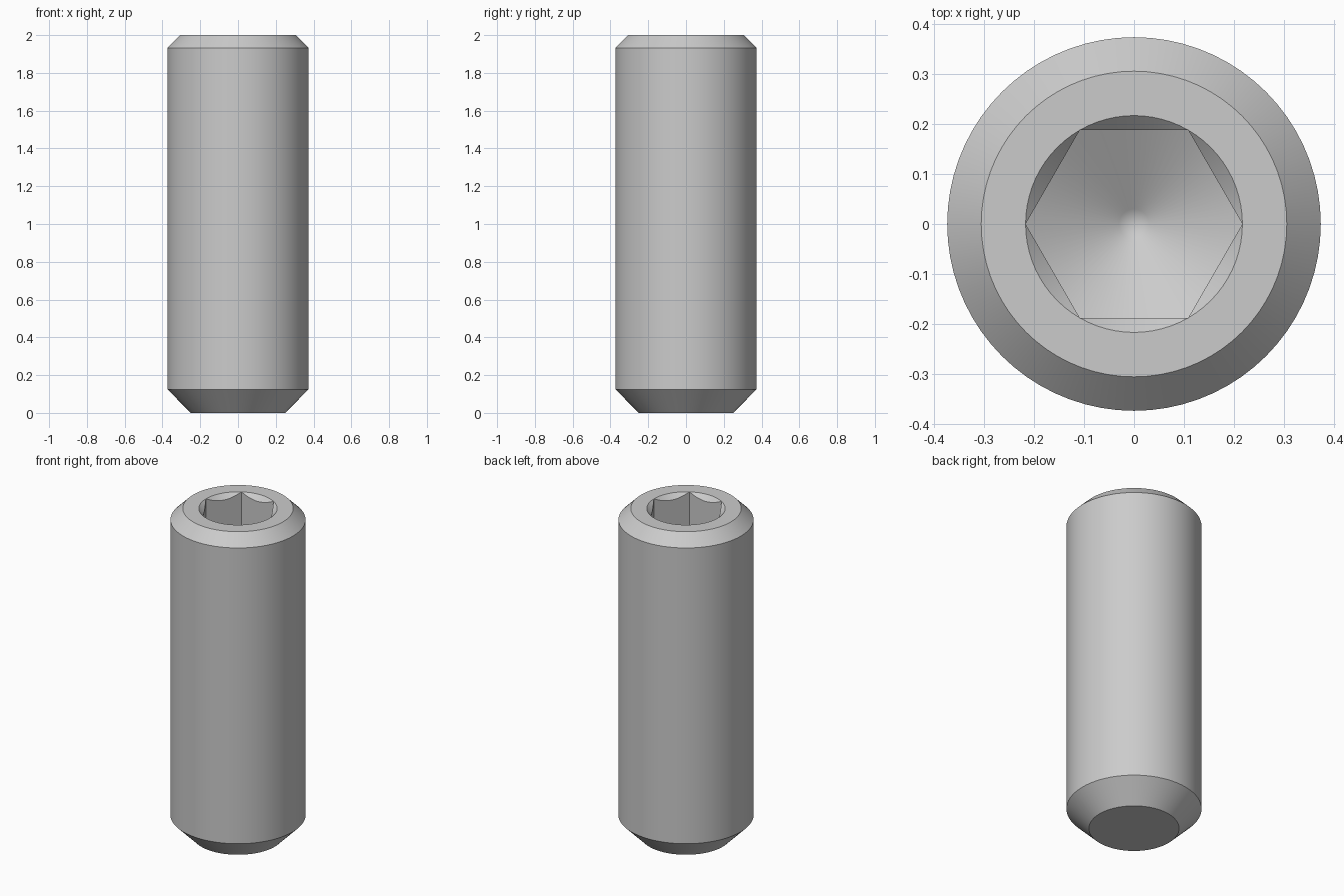
import bpy, bmesh, math

cube = bpy.data.objects.get("Cube")
if cube:
    bpy.data.objects.remove(cube, do_unlink=True)

SEGMENTS = 72           # multiple of six so the socket corners are exact
FLAT = 0.188            # centre to flat of the hexagon
CORNER = FLAT / math.cos(math.pi / 6)
SOCKET_DEPTH = 0.44
DRILL_SLOPE = math.tan(math.radians(30))


def hex_radius(a):
    return FLAT / math.cos(a % (math.pi / 3) - math.pi / 6)


def circle(r, z):
    return lambda a: (r, z)


def countersink_edge(a):
    # where the lead-in cone meets the hexagon walls
    r = hex_radius(a)
    return r, 2 - (CORNER - r)


def drill_height(r):
    return 2 - SOCKET_DEPTH - (CORNER - r) * DRILL_SLOPE


def socket_floor_edge(a):
    r = hex_radius(a)
    return r, drill_height(r)


# Rings from the flat point, up the shank, over the rim and into the socket
rings = [
    circle(0.25, 0),
    circle(0.374, 0.125),
    circle(0.374, 1.932),
    circle(0.306, 2),
    circle(CORNER, 2),
    countersink_edge,
    socket_floor_edge,
    circle(0.03, drill_height(0.03)),
]

bm = bmesh.new()
loops = []
for ring in rings:
    loop = []
    for i in range(SEGMENTS):
        a = 2 * math.pi * i / SEGMENTS
        r, z = ring(a)
        loop.append(bm.verts.new((r * math.cos(a), r * math.sin(a), z)))
    loops.append(loop)

for low, high in zip(loops, loops[1:]):
    for i in range(SEGMENTS):
        j = (i + 1) % SEGMENTS
        bm.faces.new((low[i], low[j], high[j], high[i]))

# Flat point and drilled tip of the socket
bm.faces.new(loops[0][::-1])
tip = bm.verts.new((0, 0, drill_height(0)))
for i in range(SEGMENTS):
    bm.faces.new((loops[-1][i], loops[-1][(i + 1) % SEGMENTS], tip))

bmesh.ops.remove_doubles(bm, verts=bm.verts, dist=1e-5)
bmesh.ops.recalc_face_normals(bm, faces=bm.faces)

mesh = bpy.data.meshes.new("set_screw")
bm.to_mesh(mesh)
bm.free()
screw = bpy.data.objects.new("set_screw", mesh)
bpy.context.collection.objects.link(screw)

# Plain light grey metal
grey = bpy.data.materials.new("light_grey")
grey.use_nodes = True
colour = (0.6, 0.6, 0.6, 1)
grey.diffuse_color = colour
grey.node_tree.nodes["Principled BSDF"].inputs["Base Color"].default_value = colour
mesh.materials.append(grey)

bpy.ops.object.select_all(action='DESELECT')
screw.select_set(True)
bpy.context.view_layer.objects.active = screw
bpy.ops.object.shade_smooth_by_angle(angle=math.radians(25))
